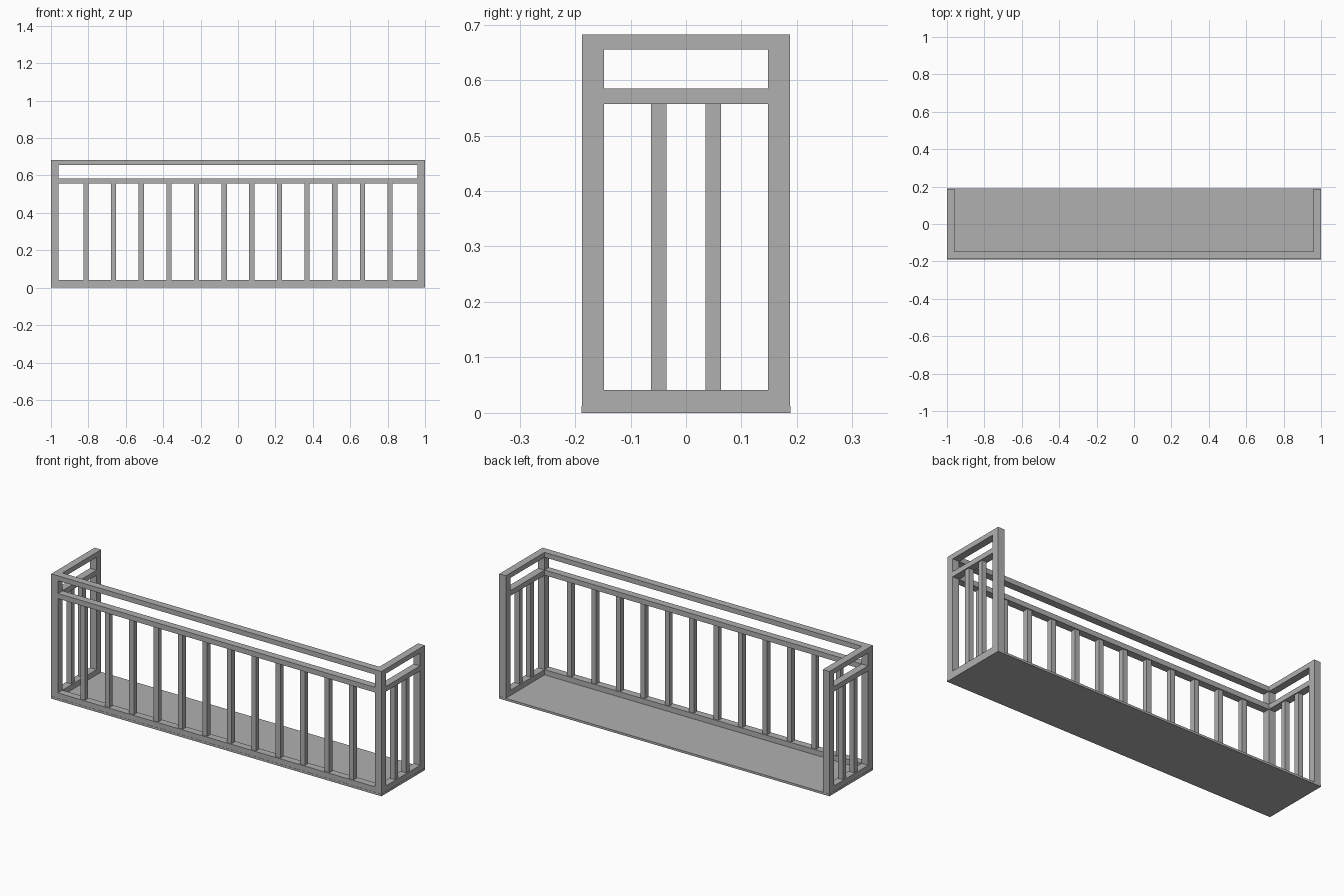
import bpy

if "Cube" in bpy.data.objects:
    bpy.data.objects.remove(bpy.data.objects["Cube"])

# Single flat grey metal
grey = bpy.data.materials.new("grey metal")
grey.diffuse_color = (0.434, 0.434, 0.434, 1)
grey.use_nodes = True
grey.node_tree.nodes["Principled BSDF"].inputs["Base Color"].default_value = grey.diffuse_color


def box(name, x0, x1, y0, y1, z0, z1):
    """Axis-aligned box between two corners."""
    bpy.ops.mesh.primitive_cube_add(
        size=1, location=((x0 + x1) / 2, (y0 + y1) / 2, (z0 + z1) / 2))
    ob = bpy.context.object
    ob.name = name
    ob.scale = (x1 - x0, y1 - y0, z1 - z0)
    bpy.ops.object.transform_apply(location=False, rotation=False, scale=True)
    ob.data.materials.append(grey)
    return ob


X, Y = 0.999, 0.1875      # outer half sizes of the railing
W, B = 0.04, 0.028        # post width, baluster width
TOP = 0.682
RAILS = (("bottom_rail", 0.004, 0.041),
         ("middle_rail", 0.557, 0.585),
         ("top_rail", 0.655, TOP))
Z0, Z1 = 0.041, 0.557     # baluster span

# Floor slab
box("floor", -1, 1, -0.1885, 0.1885, 0, 0.012)

# Front rails and balusters
for name, a, b in RAILS:
    box("front_" + name, -X + W, X - W, -Y, -Y + W, a, b)
yc = -Y + W / 2
for i in range(12):
    x = -0.813 + i * 1.626 / 11
    box("front_baluster", x - B / 2, x + B / 2, yc - B / 2, yc + B / 2, Z0, Z1)

# Side frames: posts, rails and balusters
for side, s in (("left", -1), ("right", 1)):
    xa, xb = sorted((s * X, s * (X - W)))
    box(side + "_front_post", xa, xb, -Y, -Y + W, 0.004, TOP)
    box(side + "_back_post", xa, xb, Y - W, Y, 0.004, TOP)
    for name, a, b in RAILS:
        box(side + "_" + name, xa, xb, -Y + W, Y - W, a, b)
    xc = (xa + xb) / 2
    for y in (-0.049, 0.049):
        box(side + "_baluster", xc - B / 2, xc + B / 2,
            y - B / 2, y + B / 2, Z0, Z1)
